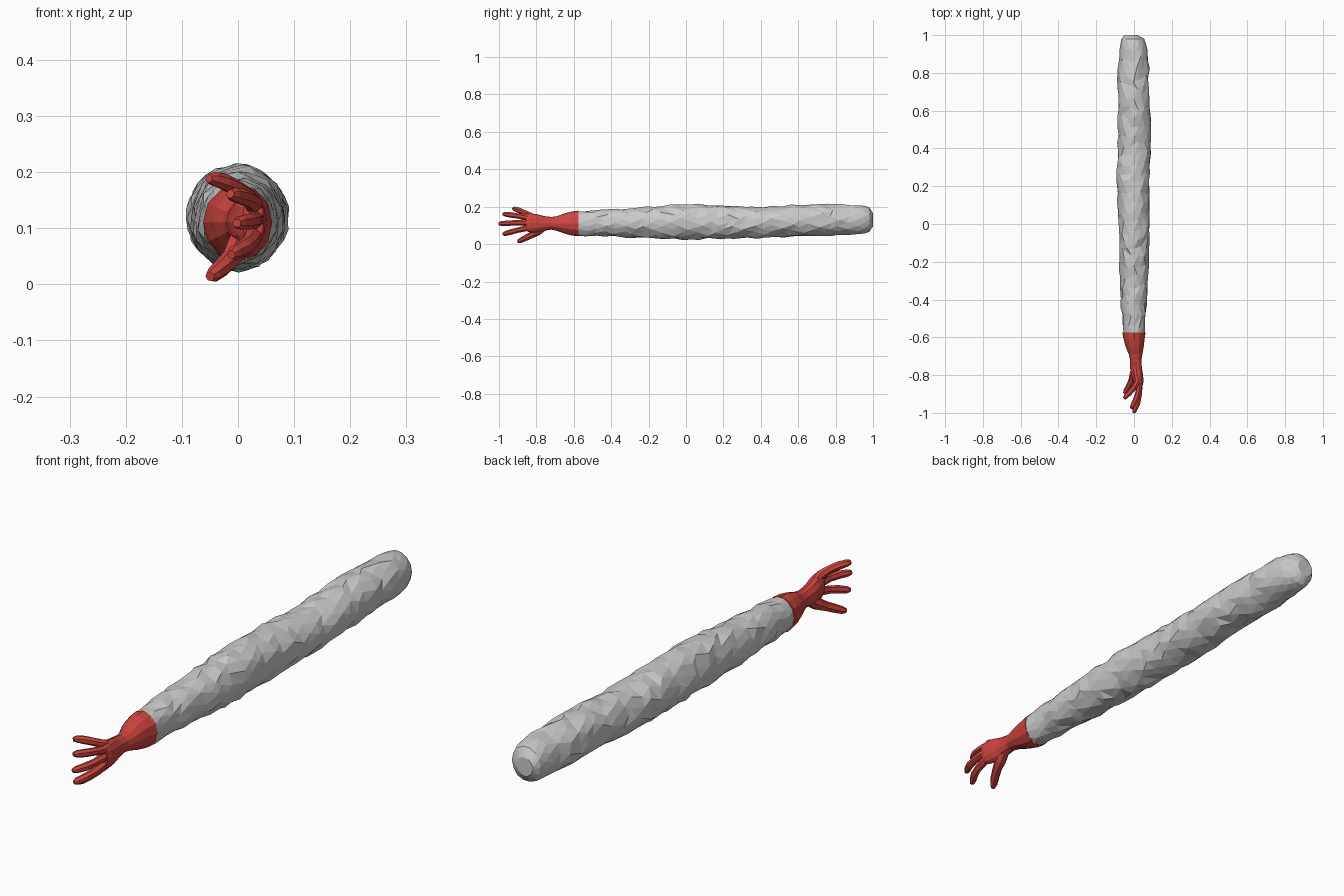
import bpy, bmesh, math, random
from mathutils import Vector

if "Cube" in bpy.data.objects:
    bpy.data.objects.remove(bpy.data.objects["Cube"])

random.seed(7)
red = bpy.data.materials.new("red_glove")
red.diffuse_color = (0.62, 0.06, 0.05, 1)
red.use_nodes = True
red.node_tree.nodes["Principled BSDF"].inputs["Base Color"].default_value = red.diffuse_color


def make_object(name, rings, material=None):
    """Skin a list of closed point rings and cap both ends."""
    bm = bmesh.new()
    vr = [[bm.verts.new(p) for p in r] for r in rings]
    n = len(rings[0])
    for a, b in zip(vr, vr[1:]):
        for i in range(n):
            j = (i + 1) % n
            bm.faces.new((a[i], a[j], b[j], b[i]))
    bm.faces.new(vr[0])
    bm.faces.new(vr[-1])
    bmesh.ops.recalc_face_normals(bm, faces=bm.faces[:])
    bmesh.ops.triangulate(bm, faces=bm.faces[:], quad_method='SHORT_EDGE')
    me = bpy.data.meshes.new(name)
    bm.to_mesh(me)
    bm.free()
    ob = bpy.data.objects.new(name, me)
    bpy.context.collection.objects.link(ob)
    if material:
        me.materials.append(material)
    return ob


def oval(y, x0, x1, z0, z1, n, turn=0.0, jit=0.0, slide=0.0):
    """Oval cross-section fitted in a box at depth y, with optional wrinkles."""
    pts = []
    for i in range(n):
        a = 2 * math.pi * i / n + turn
        k = 1 + random.uniform(-jit, jit * 0.45)
        pts.append(((x0 + x1) / 2 + (x1 - x0) / 2 * k * math.cos(a),
                    y + random.uniform(-slide, slide),
                    (z0 + z1) / 2 + (z1 - z0) / 2 * k * math.sin(a)))
    return pts


def sample(profile, y):
    for a, b in zip(profile, profile[1:]):
        if y <= b[0]:
            t = (y - a[0]) / (b[0] - a[0])
            return [p + (q - p) * t for p, q in zip(a[1:], b[1:])]
    return profile[-1][1:]


def finger(name, path, radii, n=7):
    """Tube along a path with a blunt tip."""
    pts = [Vector(p) for p in path]
    rings = []
    for i, p in enumerate(pts):
        t = (pts[min(i + 1, len(pts) - 1)] - pts[max(i - 1, 0)]).normalized()
        u = t.cross(Vector((0, 0, 1))).normalized()
        v = t.cross(u)
        rings.append([p + radii[i] * (u * math.cos(2 * math.pi * k / n) + v * math.sin(2 * math.pi * k / n))
                      for k in range(n)])
    return make_object(name, rings, red)


# Wrinkled sleeve: y, x min, x max, z min, z max
sleeve = [(-.58, -.056, .059, .043, .176), (-.45, -.07, .068, .04, .187), (-.3, -.079, .076, .034, .192),
          (-.15, -.081, .083, .026, .206), (0, -.083, .086, .021, .216), (.15, -.091, .084, .026, .214),
          (.27, -.094, .086, .027, .204), (.45, -.086, .091, .034, .201), (.6, -.086, .091, .04, .211),
          (.75, -.091, .083, .044, .214), (.88, -.08, .08, .05, .212), (.95, -.074, .067, .054, .207),
          (.98, -.068, .054, .064, .198), (1.0, -.05, .02, .095, .165)]
n = 14
ys = [-.58 + .05 * i for i in range(30)] + [.92, .955, .98, 1.0]
rings = []
for i, y in enumerate(ys):
    calm = i == 0 or y > .9
    rings.append(oval(y, *sample(sleeve, y), n, turn=(i % 2) * math.pi / n,
                      jit=.02 if calm else .085, slide=0 if calm else .018))
make_object("sleeve", rings)

# Glove cuff, wrist and palm
palm = [(-.575, -.062, .062, .041, .179), (-.61, -.056, .057, .046, .175), (-.65, -.044, .051, .057, .165),
        (-.69, -.028, .045, .071, .150), (-.72, -.021, .039, .077, .145), (-.76, -.021, .042, .070, .151),
        (-.80, -.015, .049, .062, .160), (-.835, -.004, .050, .062, .165), (-.856, .008, .046, .070, .160)]
glove = make_object("glove", [oval(*s, 12, jit=.02) for s in palm], red)

# Fingers spread in a fan, curling toward the palm side
fr = [.013, .0165, .0145, .015, .013, .008]
fan = {
    "little_finger": [(.018, -.80, .142), (.016, -.84, .157), (-.004, -.872, .172), (-.024, -.895, .182),
                      (-.043, -.914, .188), (-.052, -.925, .189)],
    "ring_finger": [(.025, -.81, .135), (.027, -.86, .144), (.020, -.90, .151), (.008, -.935, .156),
                    (-.008, -.966, .160), (-.014, -.978, .161)],
    "middle_finger": [(.025, -.81, .116), (.030, -.865, .115), (.028, -.91, .114), (.019, -.952, .112),
                      (.004, -.986, .110), (-.002, -1.0, .109)],
    "index_finger": [(.022, -.81, .095), (.026, -.86, .084), (.021, -.90, .074), (.011, -.935, .065),
                     (-.006, -.966, .056), (-.012, -.978, .053)],
    "thumb": [(.010, -.755, .092), (.000, -.795, .066), (-.012, -.83, .046), (-.028, -.862, .030),
              (-.043, -.886, .018), (-.050, -.898, .014)],
}
parts = [finger(k, p, [.020, .023, .018, .0165, .014, .009] if k == "thumb" else fr) for k, p in fan.items()]

# Fuse the fingers into the glove
bpy.context.view_layer.objects.active = glove
for f in parts:
    mod = glove.modifiers.new("fuse", 'BOOLEAN')
    mod.operation = 'UNION'
    mod.solver = 'EXACT'
    mod.object = f
    bpy.ops.object.modifier_apply(modifier=mod.name)
    bpy.data.objects.remove(f)
